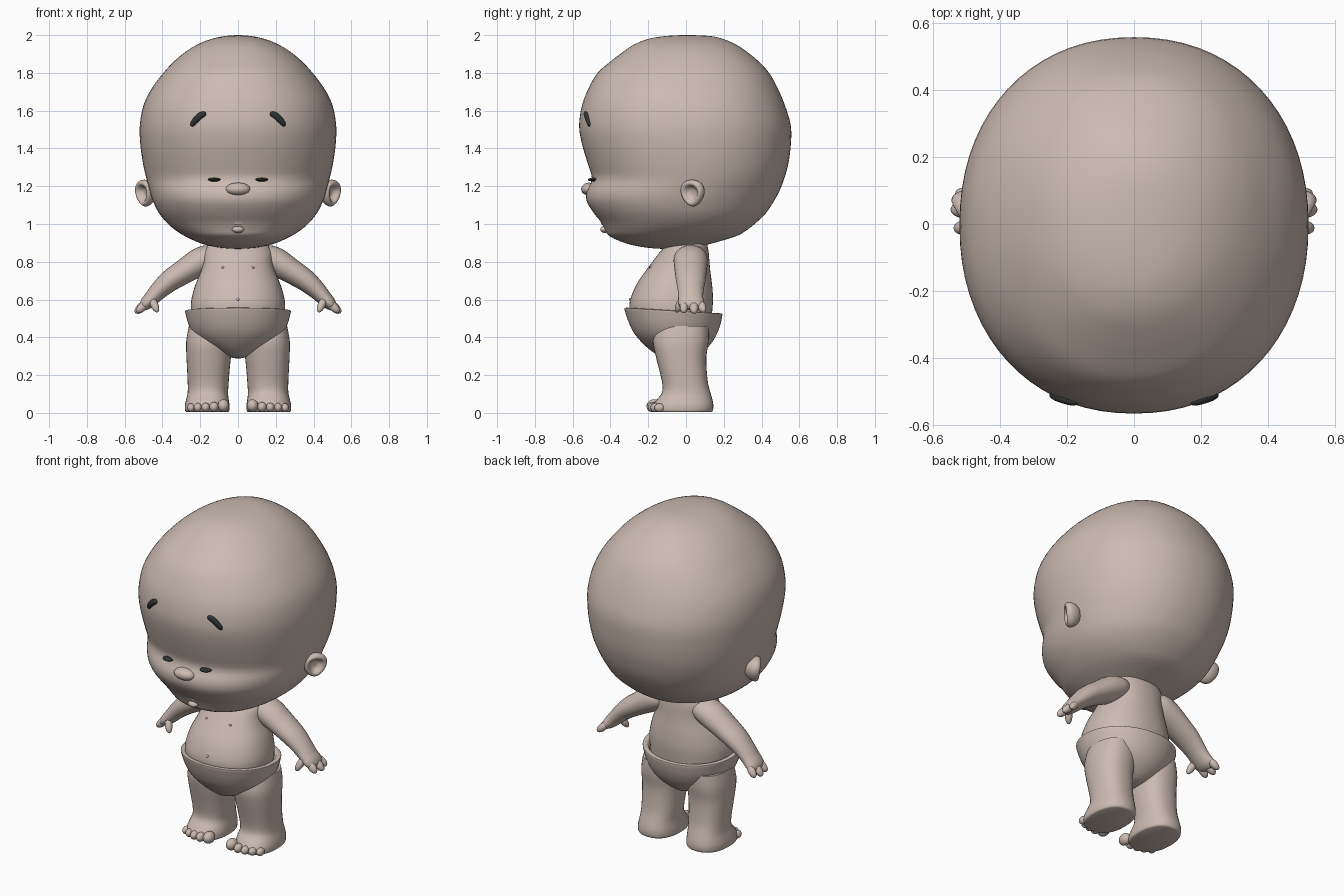
import bpy, bmesh, math
from mathutils import Vector, Matrix
from mathutils.bvhtree import BVHTree

if "Cube" in bpy.data.objects:
    bpy.data.objects.remove(bpy.data.objects["Cube"])


def material(name, rgb):
    m = bpy.data.materials.new(name)
    m.diffuse_color = (*rgb, 1)
    m.use_nodes = True
    m.node_tree.nodes["Principled BSDF"].inputs["Base Color"].default_value = m.diffuse_color
    return m


SKIN = material("skin", (0.60, 0.50, 0.445))
DARK = material("charcoal", (0.03, 0.034, 0.034))


def finish(name, bm, mat, mirror=False, angle=60):
    bmesh.ops.recalc_face_normals(bm, faces=bm.faces)
    me = bpy.data.meshes.new(name)
    bm.to_mesh(me)
    bm.free()
    me.materials.append(mat)
    ob = bpy.data.objects.new(name, me)
    bpy.context.collection.objects.link(ob)
    bpy.ops.object.select_all(action='DESELECT')
    ob.select_set(True)
    bpy.context.view_layer.objects.active = ob
    bpy.ops.object.shade_smooth_by_angle(angle=math.radians(angle))
    if mirror:
        ob.modifiers.new("mirror", 'MIRROR')
    return ob


def resample(rows, k):
    """Catmull-Rom interpolation of rows of numbers."""
    out = []
    for i in range(len(rows) - 1):
        p = [rows[max(i - 1, 0)], rows[i], rows[i + 1], rows[min(i + 2, len(rows) - 1)]]
        for s in range(k):
            t = s / k
            out.append([0.5 * (2 * b + (c - a) * t + (2 * a - 5 * b + 4 * c - d) * t * t
                               + (3 * b - a - 3 * c + d) * t ** 3) for a, b, c, d in zip(*p)])
    return out + [list(rows[-1])]


def skin_rings(bm, rings):
    """Bridge closed rings of points and cap both ends."""
    loops = [[bm.verts.new(p) for p in r] for r in rings]
    n = len(loops[0])
    for a, b in zip(loops, loops[1:]):
        for i in range(n):
            bm.faces.new((a[i], a[(i + 1) % n], b[(i + 1) % n], b[i]))
    bm.faces.new(loops[0])
    bm.faces.new(loops[-1])


def stack(rows, n, k, power=2.0, tilt=0.0):
    """Rows (z, centre x, half width, y front, y back) become horizontal rings."""
    bm = bmesh.new()
    rings = []
    for z, cx, w, y0, y1 in resample(rows, k):
        ring = []
        for i in range(n):
            a = 2 * math.pi * i / n
            c, s = math.cos(a), math.sin(a)
            x = cx + max(w, .004) * math.copysign(abs(c) ** (2 / power), c)
            y = (y0 + y1) / 2 + (y1 - y0) / 2 * math.copysign(abs(s) ** (2 / power), s)
            ring.append((x, y, z + tilt * y))
        rings.append(ring)
    skin_rings(bm, rings)
    return bm


def tube(bm, path, n=20, k=4):
    """Rows (x, y, z, radius across, radius in y) swept along the path."""
    pts = resample(path, k)
    rings = []
    for i, (x, y, z, r, ry) in enumerate(pts):
        a, b = pts[max(i - 1, 0)], pts[min(i + 1, len(pts) - 1)]
        d = Vector((b[0] - a[0], 0, b[2] - a[2])).normalized()
        side = Vector((d.z, 0, -d.x))
        rings.append([Vector((x, y, z)) + side * r * math.cos(t) + Vector((0, ry, 0)) * math.sin(t)
                      for t in (2 * math.pi * j / n for j in range(n))])
    skin_rings(bm, rings)


def ball(bm, loc, size, rot=None, seg=20):
    m = Matrix.Translation(loc) @ (rot or Matrix()) @ Matrix.Diagonal((*size, 1))
    bmesh.ops.create_uvsphere(bm, u_segments=seg, v_segments=seg // 2 + 2, radius=1, matrix=m)


# Head: large rounded skull narrowing to cheeks and chin
head_rows = [
    (.868, 0, .01, -.12, -.04), (.875, 0, .10, -.21, .05), (.895, 0, .19, -.31, .13),
    (.935, 0, .28, -.405, .265), (.97, 0, .335, -.428, .325), (1.01, 0, .38, -.45, .375),
    (1.06, 0, .42, -.49, .425), (1.12, 0, .45, -.525, .465), (1.175, 0, .468, -.525, .495),
    (1.24, 0, .485, -.498, .52), (1.32, 0, .503, -.52, .542), (1.42, 0, .517, -.55, .555),
    (1.52, 0, .52, -.566, .555), (1.63, 0, .50, -.55, .523), (1.72, 0, .455, -.515, .485),
    (1.80, 0, .395, -.468, .44), (1.86, 0, .34, -.40, .385), (1.91, 0, .28, -.335, .325),
    (1.95, 0, .215, -.275, .265), (1.98, 0, .14, -.20, .195), (1.995, 0, .07, -.11, .13),
    (2.0, 0, .01, -.02, .03)]
bm = stack(head_rows, 72, 3, 2.15)
tree = BVHTree.FromBMesh(bm)
finish("head", bm, SKIN)


def on_face(x, z):
    hit, normal, _, _ = tree.ray_cast(Vector((x, -2, z)), Vector((0, 1, 0)))
    if normal.y > 0:
        normal = -normal
    return hit, normal


# Nose, pursed lips
bm = bmesh.new()
ball(bm, (0, -.513, 1.185), (.066, .042, .034))
finish("nose", bm, SKIN)
bm = bmesh.new()
mouth, _ = on_face(0, .985)
ball(bm, mouth + Vector((0, .008, .022)), (.042, .022, .016))
ball(bm, mouth + Vector((0, .006, -.014)), (.032, .024, .018))
finish("lips", bm, SKIN)

# Eyes: shallow dark buttons lying on the face
bm = bmesh.new()
p, nrm = on_face(.125, 1.235)
ball(bm, p, (.034, .034, .010), nrm.to_track_quat('Z', 'Y').to_matrix().to_4x4())
finish("eyes", bm, DARK, True)

# Eyebrows: short arched strokes following the forehead
bm = bmesh.new()
brow = []
for x, z, r in ((.170, 1.588, .004), (.178, 1.584, .014), (.200, 1.572, .018),
                (.224, 1.549, .017), (.242, 1.526, .013), (.248, 1.518, .004)):
    p, _ = on_face(x, z)
    brow.append((x, p.y, z, r, r * .75))
tube(bm, brow, 12, 3)
finish("eyebrows", bm, DARK, True)

# Ears: dished discs turned a little forward
bm = bmesh.new()
profile = [(.002, -.012), (.022, -.010), (.036, .004), (.046, .016), (.058, .016), (.067, .003),
           (.066, -.018), (.05, -.045), (.03, -.06), (.002, -.065)]
rings = [[(r * math.cos(t) * (1 + .2 * math.sin(t)), r * 1.05 * math.sin(t), h)
          for t in (2 * math.pi * j / 28 for j in range(28))] for r, h in resample(profile, 2)]
skin_rings(bm, rings)
axis = Vector((.8, -.55, -.12)).normalized()
bm.transform(Matrix.Translation((.497, .032, 1.163)) @ axis.to_track_quat('Z', 'Y').to_matrix().to_4x4())
finish("ears", bm, SKIN, True)

# Torso with round belly
torso_rows = [(.45, 0, .24, -.28, .13), (.55, 0, .25, -.30, .14), (.61, 0, .245, -.292, .143),
              (.68, 0, .225, -.262, .138), (.74, 0, .20, -.222, .13), (.79, 0, .185, -.185, .125),
              (.85, 0, .18, -.14, .12), (.90, 0, .15, -.10, .11), (.96, 0, .11, -.08, .09)]
bm = stack(torso_rows, 48, 3, 2.2)
tree = BVHTree.FromBMesh(bm)
finish("torso", bm, SKIN)
bm = bmesh.new()
for x, z, r in ((.08, .77, .007), (-.08, .77, .007), (0, .60, .008)):
    ball(bm, on_face(x, z)[0], (r, r * .8, r), seg=10)
finish("chest_dots_and_navel", bm, SKIN)

# Diaper: bowl with a folded rim, higher at the front
diaper_rows = [(.285, 0, .01, -.09, -.03), (.298, 0, .06, -.15, .04), (.325, 0, .125, -.195, .085),
               (.365, 0, .19, -.24, .125), (.41, 0, .235, -.278, .155), (.465, 0, .262, -.305, .178),
               (.515, 0, .276, -.322, .19), (.533, 0, .28, -.326, .192), (.537, 0, .276, -.322, .188),
               (.535, 0, .252, -.298, .165), (.50, 0, .24, -.28, .15)]
finish("diaper", stack(diaper_rows, 56, 3, 2.1, -.06), SKIN)

# Legs widening into the feet
leg_rows = [(.004, .163, .11, -.165, .13), (.012, .163, .117, -.178, .142), (.04, .163, .118, -.175, .145),
            (.07, .162, .113, -.155, .14), (.105, .16, .107, -.128, .13), (.15, .158, .108, -.125, .118),
            (.22, .157, .112, -.14, .11), (.30, .155, .118, -.16, .108), (.38, .152, .122, -.175, .12),
            (.46, .145, .115, -.16, .12)]
finish("legs", stack(leg_rows, 36, 3, 2.35), SKIN, True)

# Toes, largest on the inner side
bm = bmesh.new()
for x, y, r in ((.077, -.168, .034), (.127, -.176, .027), (.171, -.172, .025),
                (.212, -.160, .024), (.249, -.140, .023)):
    ball(bm, (x, y, r + .004), (r * .9, r * 1.2, r), seg=16)
finish("toes", bm, SKIN, True)

# Arms reaching down and outward
bm = bmesh.new()
tube(bm, [(.09, .025, .835, .04, .06), (.14, .025, .825, .066, .085), (.20, .025, .80, .075, .09),
          (.28, .025, .752, .066, .085), (.36, .025, .70, .058, .078), (.42, .025, .647, .048, .068),
          (.455, .025, .61, .041, .066), (.485, .028, .58, .035, .068), (.505, .03, .56, .022, .055),
          (.512, .03, .553, .006, .02)], 28, 3)
finish("arms", bm, SKIN, True)

# Thumb and three fingers
bm = bmesh.new()
for (x0, y0, z0), (x1, y1, z1), r in (
        ((.455, -.02, .60), (.432, -.045, .547), .021), ((.485, -.008, .58), (.522, -.012, .545), .023),
        ((.49, .04, .578), (.53, .043, .542), .024), ((.485, .078, .58), (.518, .09, .547), .022)):
    d = Vector((x1 - x0, y1 - y0, z1 - z0))
    mid = Vector((x0 + x1, y0 + y1, z0 + z1)) / 2
    ball(bm, mid, (r, r, d.length / 2 + r * .8), d.to_track_quat('Z', 'Y').to_matrix().to_4x4(), 16)
finish("fingers", bm, SKIN, True)
